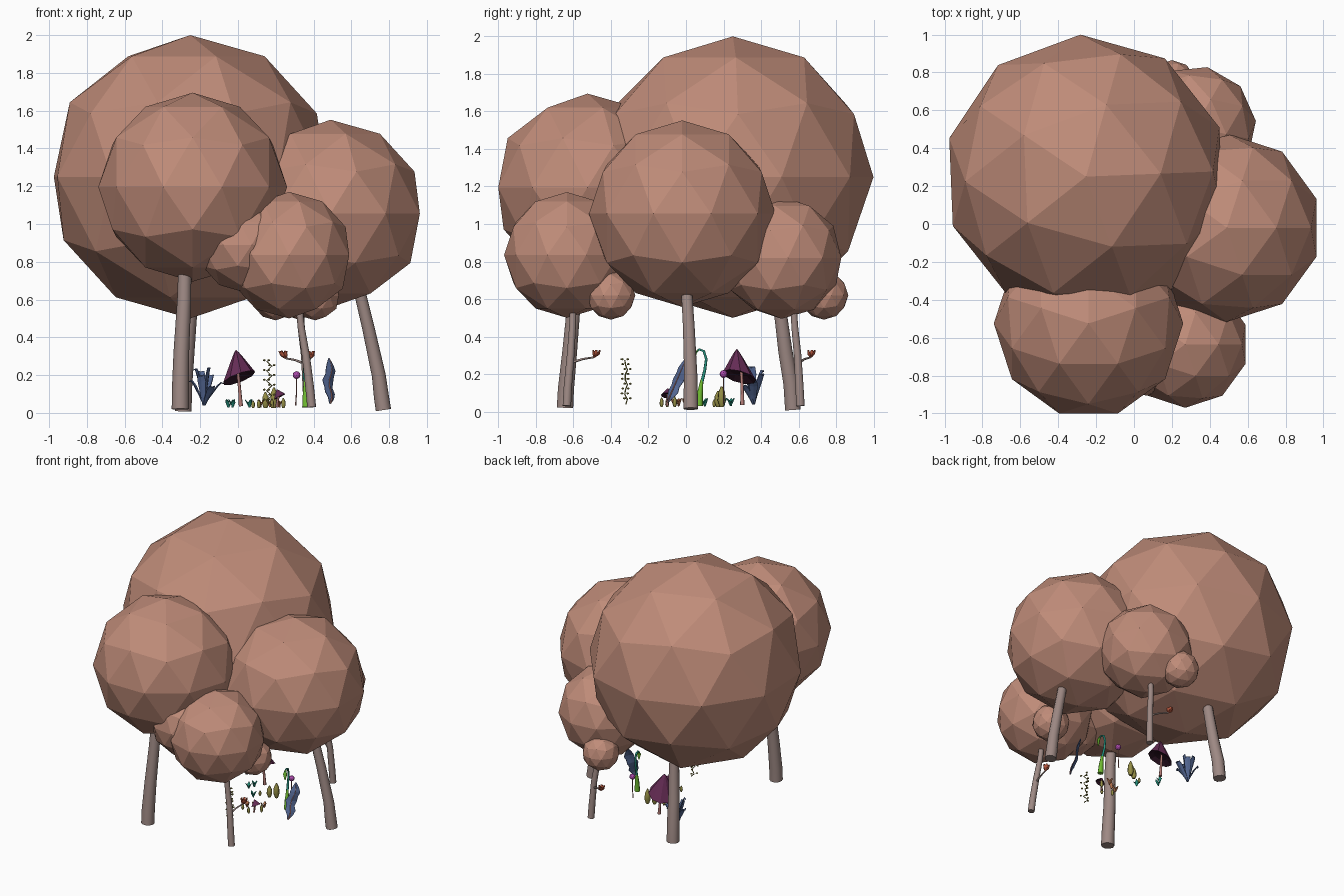
import bpy, bmesh, math
from mathutils import Vector, Matrix

if "Cube" in bpy.data.objects:
    bpy.data.objects.remove(bpy.data.objects["Cube"])

COLORS = {
    "canopy": (.52, .26, .19), "bark": (.34, .25, .23), "plum": (.13, .025, .09),
    "plum_dark": (.03, .008, .02), "pink": (.45, .2, .18), "blue": (.09, .14, .30),
    "olive": (.30, .27, .06), "lime": (.16, .5, .03), "teal": (.02, .3, .22),
    "magenta": (.42, .07, .42), "red": (.5, .1, .05), "orange": (.5, .18, .08)}


def finish(name, bm, color, smooth=False):
    bmesh.ops.recalc_face_normals(bm, faces=bm.faces)
    me = bpy.data.meshes.new(name)
    bm.to_mesh(me)
    bm.free()
    for p in me.polygons:
        p.use_smooth = smooth
    mat = bpy.data.materials.get(color) or bpy.data.materials.new(color)
    mat.diffuse_color = (*COLORS[color], 1)
    mat.use_nodes = True
    mat.node_tree.nodes["Principled BSDF"].inputs["Base Color"].default_value = mat.diffuse_color
    me.materials.append(mat)
    ob = bpy.data.objects.new(name, me)
    bpy.context.collection.objects.link(ob)
    return ob


def ball(name, loc, r, color, turn=0, sub=2, scale=(1, 1, 1)):
    bm = bmesh.new()
    m = (Matrix.Translation(loc) @ Matrix.Rotation(math.radians(turn), 4, 'Z')
         @ Matrix.Diagonal((*scale, 1)))
    bmesh.ops.create_icosphere(bm, subdivisions=sub, radius=r, matrix=m)
    return finish(name, bm, color)


def tube(name, pts, radii, color, sides=8, smooth=True):
    """Rings swept along a path, closed at both ends."""
    pts = [Vector(p) for p in pts]
    bm = bmesh.new()
    rings = []
    for i, p in enumerate(pts):
        t = pts[min(i + 1, len(pts) - 1)] - pts[max(i - 1, 0)]
        q = Vector((0, 0, 1)).rotation_difference(t.normalized())
        rings.append([bm.verts.new(p + q @ Vector((radii[i] * math.cos(a), radii[i] * math.sin(a), 0)))
                      for a in (2 * math.pi * k / sides for k in range(sides))])
    for a, b in zip(rings, rings[1:]):
        for k in range(sides):
            n = (k + 1) % sides
            bm.faces.new((a[k], a[n], b[n], b[k]))
    bm.faces.new(rings[0])
    bm.faces.new(rings[-1])
    ob = finish(name, bm, color, smooth)
    for p in ob.data.polygons:
        if len(p.vertices) > 4:
            p.use_smooth = False
    return ob


def leaf(name, pts, widths, side, color, fold=.25):
    """Ribbon leaf with a midrib fold."""
    side = Vector(side).normalized()
    bm = bmesh.new()
    rows = []
    for i, p in enumerate(pts):
        p = Vector(p)
        t = Vector(pts[min(i + 1, len(pts) - 1)]) - Vector(pts[max(i - 1, 0)])
        n = t.cross(side).normalized() * widths[i] * fold
        rows.append([bm.verts.new(v) for v in (p - side * widths[i] + n, p, p + side * widths[i] + n)])
    for a, b in zip(rows, rows[1:]):
        for k in (0, 1):
            bm.faces.new((a[k], a[k + 1], b[k + 1], b[k]))
    ob = finish(name, bm, color)
    mod = ob.modifiers.new("thickness", 'SOLIDIFY')
    mod.thickness = .004
    return ob


def cap(name, loc, r, h, normal, tip):
    """Pointed mushroom cap with dark hollow underside."""
    loc = Vector(loc)
    q = Vector((0, 0, 1)).rotation_difference(Vector(normal).normalized())
    for part, prof, col in (("top", ((1, 0), (.72, .3), (.42, .62), (.16, .88)), "plum"),
                            ("gills", ((1, 0), (.55, .16)), "plum_dark")):
        bm = bmesh.new()
        rings = []
        for s, t in prof:
            rings.append([bm.verts.new(loc + Vector(tip) * t + q @ Vector(
                (r * s * math.cos(k * math.pi / 4.5), r * s * math.sin(k * math.pi / 4.5), h * t)))
                for k in range(9)])
        for a, b in zip(rings, rings[1:]):
            for k in range(9):
                n = (k + 1) % 9
                bm.faces.new((a[k], a[n], b[n], b[k]))
        end = 1 if part == "top" else .18
        v = bm.verts.new(loc + Vector(tip) * end + q @ Vector((0, 0, h * end)))
        for k in range(9):
            bm.faces.new((rings[-1][k], rings[-1][(k + 1) % 9], v))
        finish(f"{name}_{part}", bm, col)


# Canopy balls
for name, loc, r, turn in (
        ("canopy_large", (-.253, .25, 1.25), .75, 2.3),
        ("canopy_front", (-.24, -.525, 1.195), .5, 18),
        ("canopy_right", (.49, -.02, 1.055), .497, 0),
        ("canopy_small_front", (.27, -.635, .835), .335, 0),
        ("canopy_small_back", (.32, .51, .82), .325, -12),
        ("canopy_inner", (.03, -.66, .89), .25, 10),
        ("canopy_bud_front", (.41, -.40, .62), .13, 0),
        ("canopy_bud_back", (.2, .735, .62), .13, 0)):
    ball(name, loc, r, "canopy", turn)

# Trunks
for name, pts, r in (
        ("trunk_large", ((-.29, .57, .01), (-.285, .56, .15), (-.27, .53, .32), (-.25, .5, .55), (-.25, .45, .8)), .043),
        ("trunk_front", ((-.305, -.645, .02), (-.305, -.64, .12), (-.3, -.62, .32), (-.285, -.595, .6), (-.28, -.57, .85)), .045),
        ("trunk_right", ((.77, .025, .015), (.76, .025, .08), (.745, .025, .2), (.69, .015, .45), (.63, 0, .7)), .04),
        ("trunk_small_front", ((.39, -.635, .03), (.38, -.63, .13), (.36, -.615, .3), (.335, -.605, .45), (.32, -.6, .6)), .023),
        ("trunk_small_back", ((.37, .61, .03), (.365, .605, .13), (.355, .595, .3), (.335, .58, .45), (.33, .57, .62)), .023)):
    tube(name, pts, [r * 1.02, r, r * .92, r * .82, r * .75], "bark", 10)

# Twigs with red blossoms
for name, a, b in (("front", (.365, -.615, .26), (.385, -.49, .29)),
                   ("back", (.355, .6, .26), (.25, .665, .29))):
    a, b = Vector(a), Vector(b)
    tube(f"twig_{name}", (a, a.lerp(b, .5) + Vector((0, 0, .005)), b), (.008, .006, .005), "bark", 5)
    d = (b - a).normalized()
    for k in range(6):
        ang = k * math.pi / 3
        o = Vector((math.cos(ang), math.sin(ang), 0)) * .022 + d * .012
        leaf(f"blossom_{name}_{k}", (b, b + o * .7 + Vector((0, 0, .012)), b + o + Vector((0, 0, .035))),
             (.004, .013, .005), (-math.sin(ang), math.cos(ang), 0), "red")

# Large pointed mushroom
tube("mushroom_stem", ((.015, .3, .035), (.01, .3, .1), (.0, .295, .22)), (.012, .009, .008), "pink", 7)
cap("mushroom_cap", (.005, .285, .185), .092, .165, (-.38, .28, 1), (.04, -.055, 0))

# Small mushroom
tube("small_mushroom_stem", ((.205, -.1, .03), (.21, -.1, .07), (.22, -.1, .1)), (.008, .006, .005), "pink", 6)
cap("small_mushroom_cap", (.22, -.1, .085), .034, .045, (-.5, .1, 1), (.005, 0, 0))

# Blue fan plant
C = Vector((-.18, .36, .04))
for k, (ang, out, h) in enumerate(((0, .09, .12), (50, .06, .16), (110, .05, .18), (165, .07, .13),
                                   (200, .05, .19), (250, .05, .16), (310, .07, .1), (340, .03, .2))):
    a = math.radians(ang)
    d, up = Vector((math.cos(a), math.sin(a), 0)), Vector((0, 0, 1))
    leaf(f"fan_leaf_{k}", (C, C + d * out * .35 + up * h * .4, C + d * out * .75 + up * h * .8,
                           C + d * out + up * h, C + d * out * 1.15 + up * h * .97),
         (.007, .015, .022, .018, .005), (-d.y, d.x, 0), "blue")

# Tall blue wavy leaf
pts = [(.49 + .008 * math.sin(i * 1.3), -.1 + .013 * i, .05 + .03 * i) for i in range(9)]
leaf("wavy_leaf", pts, (.006, .022, .036, .03, .04, .032, .036, .024, .004), (.75, .75, -.2), "blue")
tube("wavy_leaf_rib", pts, [.005 - .0005 * i for i in range(9)], "pink", 5)

# Beaded vine
pts = [(.165 + .014 * (-1) ** i, -.32 + .008 * math.sin(i * 2), .04 + .026 * i) for i in range(10)]
tube("vine_stem", pts, [.0035] * 10, "olive", 5)
for i, p in enumerate(pts[1:]):
    s = (-1) ** i
    for j in (0, 1):
        ball(f"vine_bead_{i}_{j}", (p[0] - s * .012 * (1 - 2 * j), p[1] + (j - .5) * .03, p[2] + .005), .0085,
             "olive", 0, 1, (1, 1, .7))

# Ball flower
tube("ball_flower_stem", ((.305, .2, .04), (.31, .2, .12), (.31, .2, .19)), (.004, .003, .003), "pink", 5)
ball("ball_flower_head", (.31, .2, .2), .021, "magenta")

# Curled sprout
tube("sprout_base", ((.36, .07, .03), (.358, .075, .1), (.355, .085, .17)), (.02, .015, .008), "lime", 8)
tube("sprout_curl", ((.355, .085, .16), (.35, .1, .22), (.35, .108, .28), (.352, .095, .322), (.354, .07, .332), (.356, .055, .315)),
     (.009, .008, .007, .007, .006, .003), "teal", 7)
leaf("sprout_leaf", ((.356, .06, .33), (.36, .05, .3), (.362, .045, .26)), (.004, .014, .003), (1, .2, 0), "lime")

# Yellow buds
for k, (x, y, h, r) in enumerate(((.145, .17, .085, .02), (.19, .19, .11, .022), (.11, -.1, .045, .011),
                                  (.18, -.13, .05, .011), (.24, -.06, .055, .012), (.08, .15, .04, .01))):
    tube(f"yellow_bud_{k}", ((x, y, .025), (x, y, .025 + h * .3), (x, y, .025 + h * .7), (x, y, .025 + h)),
         (r * .5, r, r * .85, r * .2), "olive", 7)

# Tiny ground sprouts
for k, (x, y, col) in enumerate(((-.05, .2, "teal"), (-.03, .24, "teal"), (.12, -.06, "orange"), (.17, -.04, "orange"),
                                 (.22, .0, "orange"), (.06, .1, "teal"))):
    for j in range(3):
        a = 2.1 * j + k
        d = Vector((math.cos(a), math.sin(a), 0))
        p = Vector((x, y, .03))
        leaf(f"ground_sprout_{k}_{j}", (p, p + d * .012 + Vector((0, 0, .025)), p + d * .022 + Vector((0, 0, .04))),
             (.004, .01, .002), (-d.y, d.x, 0), col)
